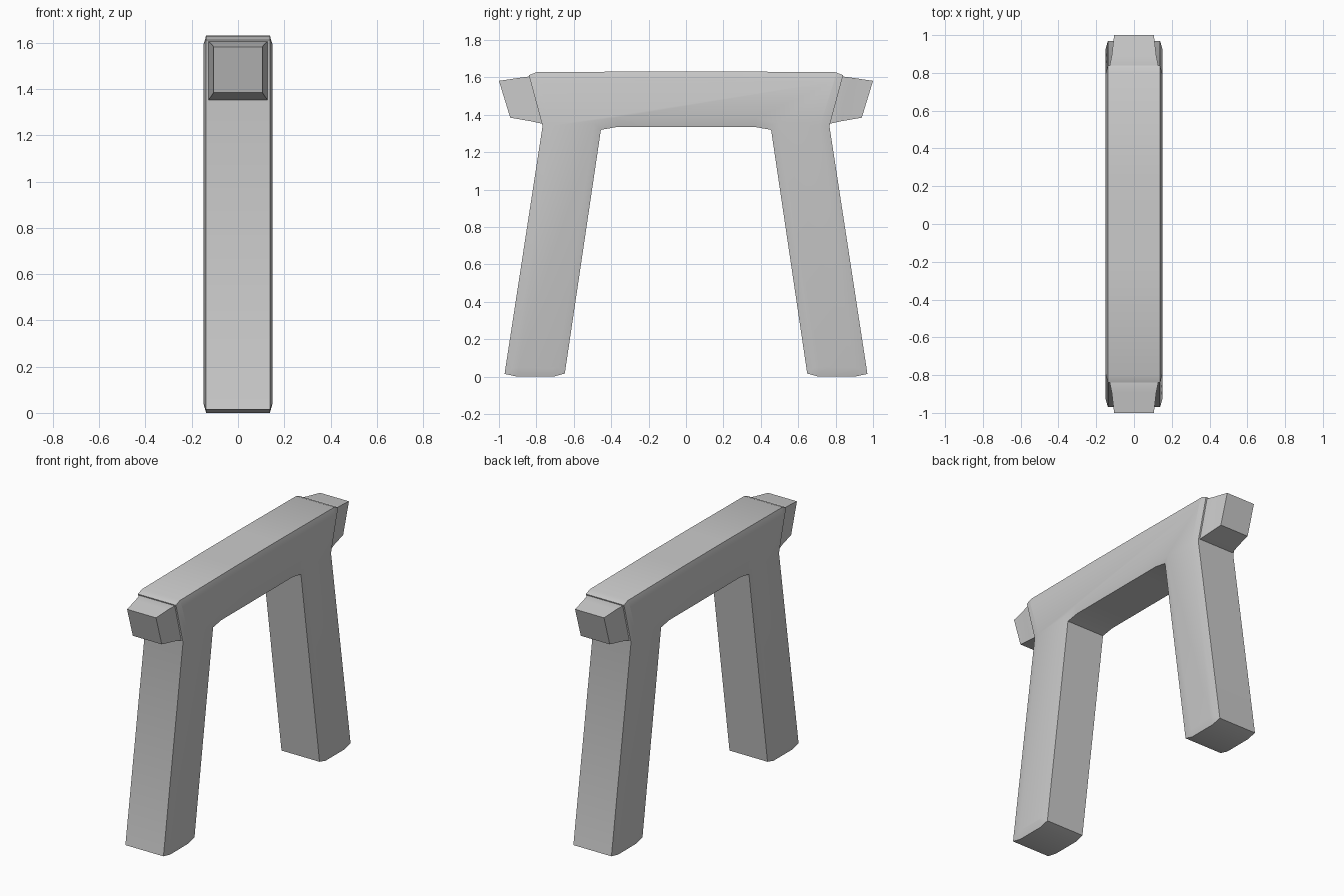
import bpy, bmesh, math

if "Cube" in bpy.data.objects:
    bpy.data.objects.remove(bpy.data.objects["Cube"])


def finish(bm, name):
    bmesh.ops.recalc_face_normals(bm, faces=bm.faces)
    mesh = bpy.data.meshes.new(name)
    bm.to_mesh(mesh)
    bm.free()
    obj = bpy.data.objects.new(name, mesh)
    bpy.context.collection.objects.link(obj)
    bpy.ops.object.select_all(action='DESELECT')
    obj.select_set(True)
    bpy.context.view_layer.objects.active = obj
    bpy.ops.object.shade_smooth_by_angle(angle=math.radians(40))
    return obj


def loft(rings):
    """Skin closed rings of equal length and cap both ends."""
    bm = bmesh.new()
    loops = [[bm.verts.new(p) for p in ring] for ring in rings]
    n = len(loops[0])
    for a, b in zip(loops, loops[1:]):
        for i in range(n):
            j = (i + 1) % n
            bm.faces.new((a[i], a[j], b[j], b[i]))
    caps = [bm.faces.new(loops[0]), bm.faces.new(loops[-1])]
    bmesh.ops.recalc_face_normals(bm, faces=bm.faces)
    return bm, caps


# Frame: splayed legs and crossbar as one profile (y, z), right half then mirrored
half = [(0.22, 1.335), (0.37, 1.335), (0.455, 1.32), (0.648, 0.017),
        (0.71, 0.0), (0.90, 0.0), (0.97, 0.015), (0.767, 1.34),
        (0.84, 1.612), (0.80, 1.628), (0.22, 1.632)]
profile = half + [(-y, z) for y, z in reversed(half)]
bm, caps = loft([[(x, y, z) for y, z in profile] for x in (-0.138, 0.138)])
# Slightly pillowed side faces
bmesh.ops.inset_individual(bm, faces=caps, thickness=0.05, depth=0.012)
finish(bm, "trestle_frame")


# Tapered beam ends on the outer shoulders
def beam_end(side, name):
    # each section: half width, top (y, z), bottom (y, z)
    sections = [(0.128, (0.76, 1.60), (0.70, 1.35)),
                (0.128, (0.84, 1.605), (0.772, 1.353)),
                (0.118, (0.89, 1.598), (0.83, 1.366)),
                (0.105, (1.0, 1.582), (0.94, 1.385))]
    rings = [[(-w, side * t[0], t[1]), (w, side * t[0], t[1]),
              (w, side * b[0], b[1]), (-w, side * b[0], b[1])]
             for w, t, b in sections]
    bm, _ = loft(rings)
    finish(bm, name)


beam_end(-1, "front_beam_end")
beam_end(1, "back_beam_end")
